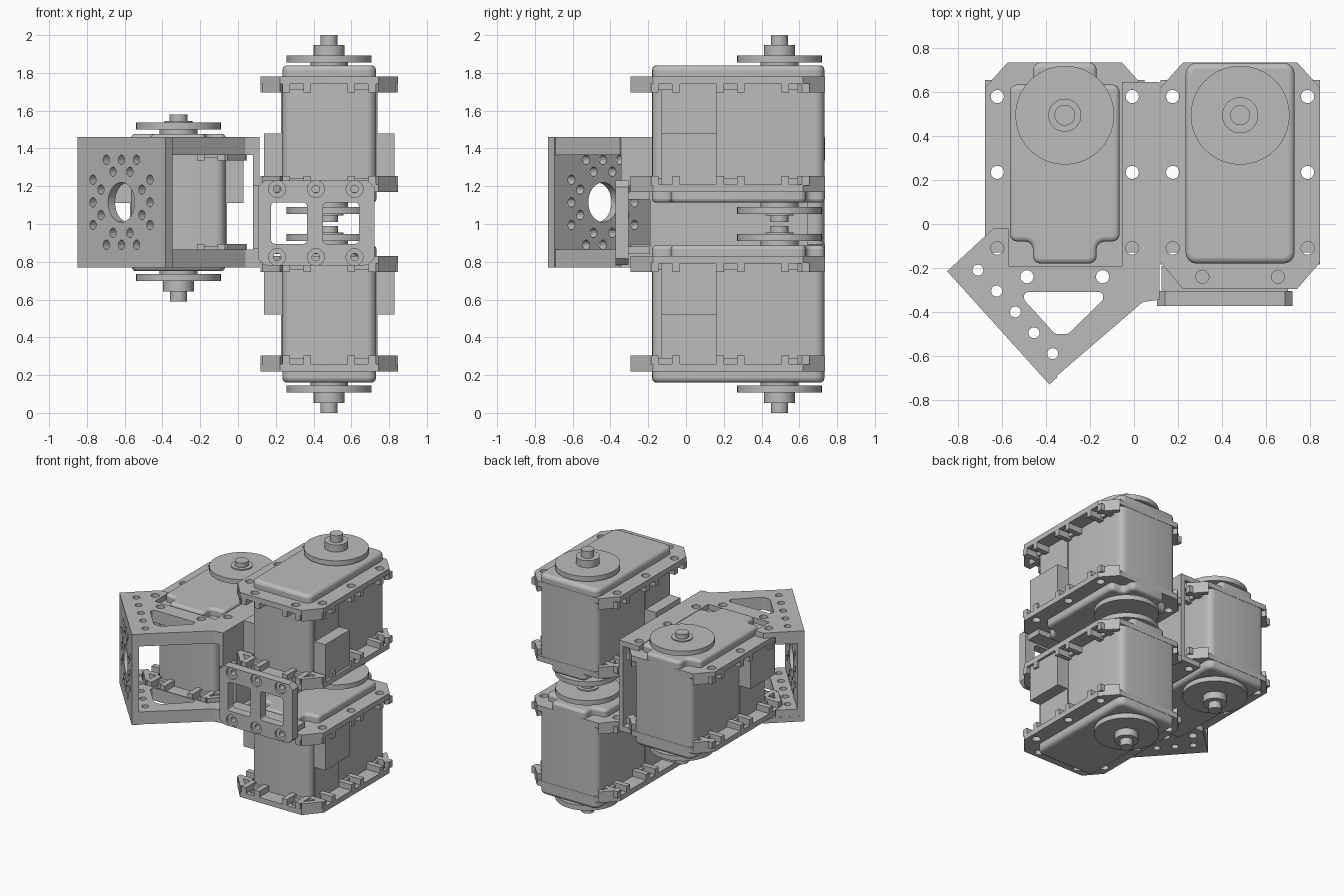
import bpy, bmesh, math
from mathutils import Matrix, Vector

cube = bpy.data.objects.get("Cube")
if cube:
    bpy.data.objects.remove(cube)

grey = bpy.data.materials.new("plain_grey")
grey.use_nodes = True
grey.diffuse_color = (0.5, 0.5, 0.5, 1)
grey.node_tree.nodes["Principled BSDF"].inputs["Base Color"].default_value = grey.diffuse_color


def circle(x, y, r, n=20):
    return [(x + r * math.cos(math.tau * i / n), y + r * math.sin(math.tau * i / n)) for i in range(n)]


def rect(x0, y0, x1, y1):
    return [(x0, y0), (x1, y0), (x1, y1), (x0, y1)]


def rounded(points, r, n=4):
    """Round every corner of an outline."""
    out = []
    for i, p in enumerate(points):
        p = Vector(p)
        a, b = Vector(points[i - 1]) - p, Vector(points[(i + 1) % len(points)]) - p
        half = a.angle(b) / 2
        cut = min(r / math.tan(half), a.length * 0.49, b.length * 0.49)
        a, b = p + a.normalized() * cut, p + b.normalized() * cut
        mid = (a + b) / 2
        centre = p + (mid - p) * ((a - p).length / ((mid - p).length * math.cos(half)))
        ra = a - centre
        turn = ra.angle_signed(b - centre)
        for k in range(n + 1):
            c, s = math.cos(-turn * k / n), math.sin(-turn * k / n)
            out.append((centre.x + ra.x * c - ra.y * s, centre.y + ra.x * s + ra.y * c))
    return out


def prism(name, outline, z0, z1, holes=(), frame=None, bevel=0, smooth=False):
    """Extrude an outline, with optional holes, from z0 to z1."""
    z0, z1 = min(z0, z1), max(z0, z1)
    bm = bmesh.new()
    if holes:
        edges = []
        for loop in [outline, *holes]:
            vs = [bm.verts.new((x, y, z0)) for x, y in loop]
            edges += [bm.edges.new((vs[i - 1], vs[i])) for i in range(len(vs))]
        bmesh.ops.triangle_fill(bm, use_beauty=True, edges=edges, normal=(0, 0, 1))
    else:
        bm.faces.new([bm.verts.new((x, y, z0)) for x, y in outline])
    ext = bmesh.ops.extrude_face_region(bm, geom=bm.faces[:], use_keep_orig=True)
    top = [g for g in ext["geom"] if isinstance(g, bmesh.types.BMVert)]
    bmesh.ops.translate(bm, verts=top, vec=(0, 0, z1 - z0))
    bmesh.ops.recalc_face_normals(bm, faces=bm.faces[:])
    if frame:
        bm.transform(frame)
    mesh = bpy.data.meshes.new(name)
    bm.to_mesh(mesh)
    bm.free()
    mesh.materials.append(grey)
    ob = bpy.data.objects.new(name, mesh)
    bpy.context.collection.objects.link(ob)
    if bevel:
        mod = ob.modifiers.new("soft_edges", "BEVEL")
        mod.width, mod.segments = bevel, 3
        mod.limit_method, mod.angle_limit = "ANGLE", math.radians(50)
    if smooth:
        bpy.ops.object.select_all(action="DESELECT")
        ob.select_set(True)
        bpy.context.view_layer.objects.active = ob
        bpy.ops.object.shade_smooth_by_angle(angle=math.radians(35))
    return ob


def servo(name, cx, cz, s):
    """Motor block; s=1 puts the plain cap on top, s=-1 the notched one."""
    def part(label, outline, z0, z1, holes=(), **kw):
        move = lambda loop: [(x + cx, y) for x, y in loop]
        prism(name + label, move(outline), cz + s * z0, cz + s * z1, [move(h) for h in holes], **kw)

    box = rounded(rect(-0.248, -0.18, 0.248, 0.733), 0.05)
    part("_body", box, -0.3, 0.3, smooth=True)
    part("_plain_cap", box, 0.27, 0.365, bevel=0.025, smooth=True)
    right = [(0.145, -0.18), (0.145, -0.08), (0.25, -0.08), (0.25, 0.635), (0.145, 0.635), (0.145, 0.735)]
    notched = right + [(-x, y) for x, y in reversed(right)]
    part("_notched_cap", rounded(notched, 0.035), -0.27, -0.362, bevel=0.02, smooth=True)

    # Mounting flanges with hole bosses and corner lips
    flange = [(0.26, -0.295), (0.363, -0.175), (0.363, 0.62), (0.26, 0.735)]
    flange += [(-x, y) for x, y in reversed(flange)]
    side_y, front_x = (-0.11, 0.235, 0.58), 0.172
    holes = [circle(e * 0.307, y, 0.03) for e in (-1, 1) for y in side_y]
    holes += [circle(e * front_x, -0.24, 0.03) for e in (-1, 1)]
    for t in (-1, 1):
        part("_flange", flange, t * 0.265, t * 0.305, holes)
        for e in (-1, 1):
            for y in side_y:
                for d in (-0.055, 0.055):
                    part("_boss", rect(e * 0.305 - 0.058, y + d - 0.02, e * 0.305 + 0.058, y + d + 0.02), t * 0.22, t * 0.27)
                part("_boss_back", rect(e * 0.255 - 0.015, y - 0.06, e * 0.255 + 0.015, y + 0.06), t * 0.235, t * 0.27)
            for d in (-0.055, 0.055):
                x = e * front_x + d
                part("_boss", rect(x - 0.02, -0.295, x + 0.02, -0.17), t * 0.22, t * 0.27)
            part("_boss_back", rect(e * front_x - 0.06, -0.205, e * front_x + 0.06, -0.175), t * 0.235, t * 0.27)
            for y0, y1, d in ((-0.295, -0.175, 0.03), (0.735, 0.62, -0.03)):
                lip = [(0.26, y0), (0.363, y1), (0.34, y1 + d), (0.24, y0 + d)]
                part("_corner_lip", [(e * x, y) for x, y in lip], t * 0.22, t * 0.27)

    # Side connectors and raised cover strips
    for e in (-1, 1):
        part("_connector", rect(e * 0.295 - 0.05, -0.13, e * 0.295 + 0.05, 0.165), -0.27, 0.005)
        part("_cover_strip", rect(e * 0.25 - 0.006, -0.13, e * 0.25 + 0.006, 0.165), 0, 0.27)

    # Output horns and shafts on both ends
    for label, r, z0, z1 in (("_neck", 0.1, 0.35, 0.39), ("_horn", 0.225, 0.38, 0.418),
                             ("_hub", 0.082, 0.41, 0.472), ("_shaft", 0.045, 0.47, 0.525),
                             ("_rear_neck", 0.1, -0.35, -0.39), ("_rear_horn", 0.225, -0.385, -0.422),
                             ("_rear_hub", 0.075, -0.42, -0.43), ("_rear_shaft", 0.047, -0.42, -0.465)):
        part(label, circle(0, 0.495, r, 40), z0, z1, smooth=True)


servo("upper_servo", 0.483, 1.475, 1)
servo("lower_servo", 0.483, 0.525, -1)
servo("side_servo", -0.315, 1.115, -1)

# Bracket plates above and below the side servo
mid = 1.115
outline = [(-0.85, -0.215), (-0.64, -0.02), (-0.57, -0.02), (-0.57, -0.19), (-0.055, -0.19), (-0.055, 0.645),
           (0.115, 0.645), (0.115, -0.345), (0.04, -0.355), (-0.35, -0.69), (-0.385, -0.73)]
wedge = [(-0.85, -0.215), (-0.7, -0.08), (-0.69, -0.18), (-0.585, -0.3), (-0.05, -0.3), (0.055, -0.19),
         (0.115, -0.19), (0.115, -0.345), (0.04, -0.355), (-0.35, -0.69), (-0.385, -0.73)]
window = rounded([(-0.5, -0.31), (-0.14, -0.31), (-0.14, -0.345), (-0.3, -0.5), (-0.36, -0.5), (-0.5, -0.345)], 0.02)
row = [circle(-0.71 + 0.085 * i, -0.21 - 0.095 * i, 0.025) for i in range(5)]
mounts = [circle(x, y, 0.03) for x, y in ((-0.487, -0.24), (-0.143, -0.24), (-0.008, -0.11),
                                          (-0.008, 0.235), (-0.008, 0.58), (-0.622, -0.11))]
for t in (-1, 1):
    prism("bracket_plate", outline, mid + t * 0.305, mid + t * 0.345, [window] + row + mounts)
    prism("bracket_wedge", wedge, mid + t * 0.25, mid + t * 0.305, [window] + row)

# Slanted bracket face with its ring of holes
along = Vector((0.465, -0.515, 0)).normalized()
up = Vector((0, 0, 1))
frame = Matrix((along, up, along.cross(up))).transposed().to_4x4()
frame.translation = (-0.6175, -0.4725, mid)
ring = [circle(0, 0, 0.105, 32)]
for r, angles in ((0.255, [a + d for a in (0, 90, 180, 270) for d in (28, 62)]),
                  (0.225, (0, 90, 180, 270)), (0.175, [22.5 + 45 * i for i in range(8)])):
    ring += [circle(r * math.cos(math.radians(a)), r * math.sin(math.radians(a)), 0.025, 14) for a in angles]
prism("bracket_face", rect(-0.347, -0.345, 0.347, 0.345), -0.05, 0, ring, frame)

# Bracket side wall
frame = Matrix((Vector((0, 1, 0)), up, Vector((1, 0, 0)))).transposed().to_4x4()
wall = [(-0.345, 0.77), (0.645, 0.77), (0.645, 1.46), (-0.345, 1.46),
        (-0.345, 1.2), (-0.19, 1.2), (-0.19, 0.87), (-0.345, 0.87)]
prism("bracket_wall", wall, 0.08, 0.115, frame=frame)

# Front panel joining the stacked servos, with countersunk holes
frame = Matrix.Rotation(math.radians(90), 4, "X")
panel = rounded(rect(0.105, 0.782, 0.722, 1.23), 0.035, 1)
windows = [rounded(rect(x, 0.895, x + 0.19, 1.115), 0.02) for x in (0.175, 0.45)]
for label, r, z0, z1 in (("front_panel", 0.02, 0.305, 0.355), ("front_panel_rim", 0.045, 0.355, 0.372)):
    screws = [circle(x, z, r) for x in (0.207, 0.412, 0.617) for z in (0.825, 1.185)]
    prism(label, panel, z0, z1, windows + screws, frame)
for z in (0.86, 1.15):
    prism("panel_tab", rect(0.125, -0.31, 0.7, -0.19), z - 0.02, z + 0.02)
